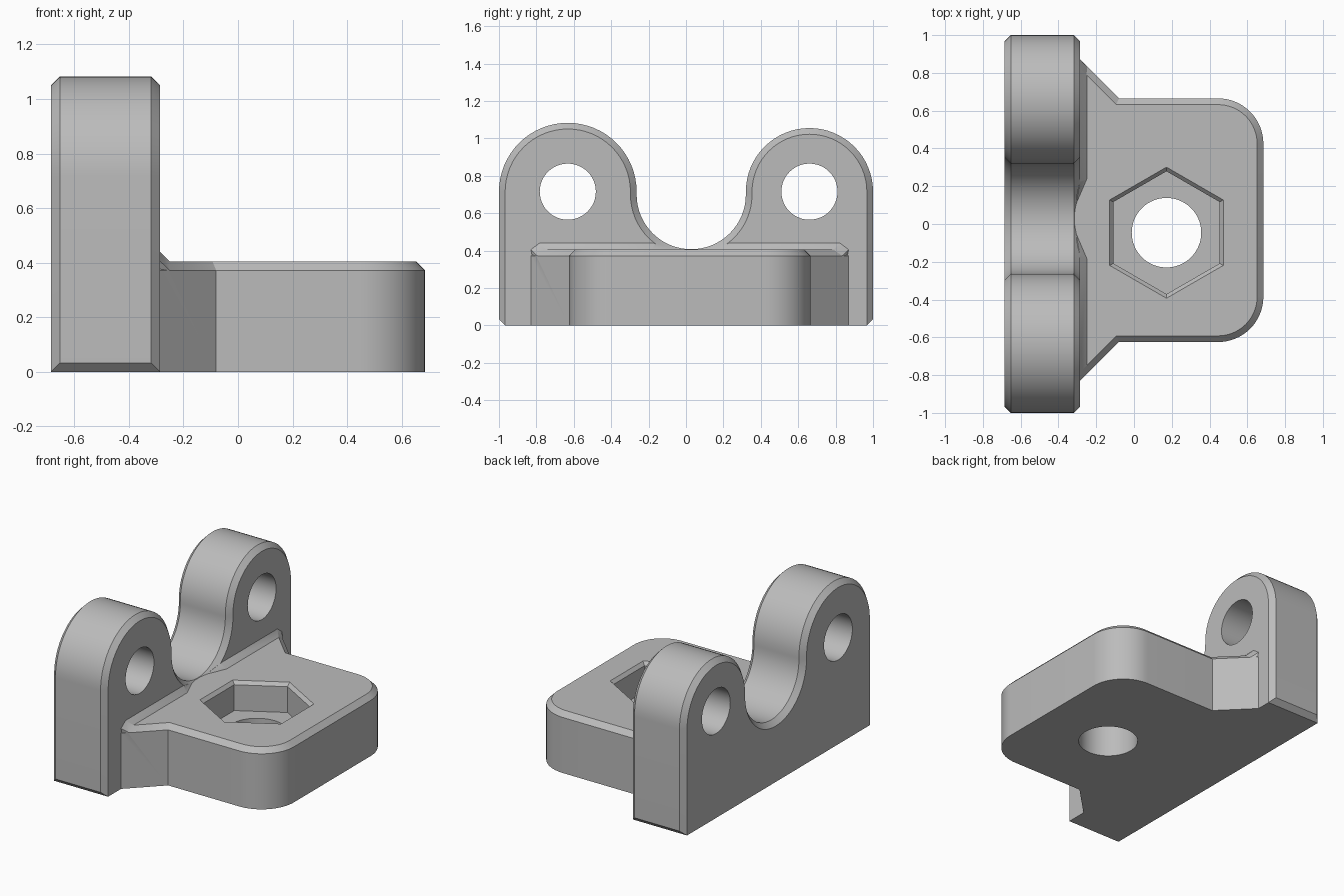
import bpy, bmesh
from math import radians, cos, sin, tan, pi

cube = bpy.data.objects.get("Cube")
if cube:
    bpy.data.objects.remove(cube, do_unlink=True)

grey = bpy.data.materials.new("mid_grey")
grey.use_nodes = True
COLOUR = (0.5, 0.5, 0.5, 1)
grey.diffuse_color = COLOUR
grey.node_tree.nodes["Principled BSDF"].inputs["Base Color"].default_value = COLOUR

C = 0.033  # chamfer size


def finish(name, bm):
    bmesh.ops.remove_doubles(bm, verts=bm.verts[:], dist=1e-5)
    bmesh.ops.recalc_face_normals(bm, faces=bm.faces[:])
    mesh = bpy.data.meshes.new(name)
    bm.to_mesh(mesh)
    bm.free()
    mesh.materials.append(grey)
    ob = bpy.data.objects.new(name, mesh)
    bpy.context.collection.objects.link(ob)
    return ob


def loft(name, loops):
    """Skin a stack of matching closed loops and cap both ends."""
    bm = bmesh.new()
    rings = [[bm.verts.new(p) for p in loop] for loop in loops]
    for a, b in zip(rings, rings[1:]):
        for i in range(len(a)):
            j = (i + 1) % len(a)
            bm.faces.new((a[i], a[j], b[j], b[i]))
    bm.faces.new(rings[0])
    bm.faces.new(rings[-1])
    return finish(name, bm)


def hull(name, points):
    bm = bmesh.new()
    for p in points:
        bm.verts.new(p)
    bmesh.ops.convex_hull(bm, input=bm.verts[:])
    return finish(name, bm)


def arc(cx, cy, r, start, end, n=32):
    angles = [radians(start + (end - start) * i / n) for i in range(n + 1)]
    return [(cx + r * cos(a), cy + r * sin(a)) for a in angles]


def combine(target, other, operation):
    mod = target.modifiers.new(operation.lower(), 'BOOLEAN')
    mod.object, mod.operation, mod.solver = other, operation, 'EXACT'
    bpy.context.view_layer.objects.active = target
    bpy.ops.object.modifier_apply(modifier=mod.name)
    bpy.data.objects.remove(other, do_unlink=True)


# Upright wall: two round lugs with a round valley between them
LUGS = [(-0.632, 0.368), (0.66, 0.34)]
LUG_Z, VALLEY_Y, VALLEY_Z, VALLEY_R = 0.715, 0.028, 0.699, 0.292


def wall_loop(x, d):
    pts = arc(LUGS[0][0], LUG_Z, LUGS[0][1] - d, 180, 0)
    pts += arc(VALLEY_Y, VALLEY_Z, VALLEY_R + d, 180, 360)
    pts += arc(LUGS[1][0], LUG_Z, LUGS[1][1] - d, 180, 0)
    pts += [(1 - d, C - d), (1 - C, 0), (C - 1, 0), (d - 1, C - d)]
    return [(x, y, z) for y, z in pts]


BACK, FACE = -0.685, -0.285
bracket = loft("bracket", [wall_loop(BACK, C), wall_loop(BACK + C, 0),
                           wall_loop(FACE - C, 0), wall_loop(FACE, C)])

# Base plate with rounded front corners and slanted gussets
PLATE_Y, HALF, TOP, END, ROUND = 0.02, 0.645, 0.405, 0.685, 0.24


def plate_loop(z, d):
    knee = -0.08 - d * tan(pi / 8)
    root = -0.315
    side = [(root, HALF - d + knee - root), (knee, HALF - d)]
    side += arc(END - ROUND, HALF - ROUND, ROUND - d, 90, 0, 16)
    full = side + [(x, -y) for x, y in reversed(side)]
    return [(x, PLATE_Y + y, z) for x, y in full]


plate = loft("base_plate", [plate_loop(0, 0), plate_loop(TOP - C, 0), plate_loop(TOP, C)])
combine(bracket, plate, 'UNION')

# Sloped ridges in the corner between plate and wall
for s in (1, -1):
    inner = [(-0.25, 0.21, TOP), (FACE, 0.2, 0.44), (-0.31, 0.06, 0.4),
             (-0.3, 0.23, 0.44), (-0.25, 0.21, 0.36), (-0.31, 0.06, 0.36)]
    outer = [(-0.25, 0.815, TOP - C), (FACE, 0.85, TOP), (-0.25, 0.768, TOP),
             (FACE, 0.803, 0.44), (-0.3, 0.803, 0.44), (-0.3, 0.85, TOP),
             (-0.25, 0.815, 0.36), (-0.3, 0.85, 0.36)]
    pts = [(x, VALLEY_Y + s * y, z) for x, y, z in inner]
    pts += [(x, PLATE_Y + s * y, z) for x, y, z in outer]
    combine(bracket, hull("corner_ridge", pts), 'UNION')

# Pin holes through the lugs
for y, r in LUGS:
    ring = arc(y, LUG_Z, 0.15, 0, 360, 48)[:-1]
    combine(bracket, loft("pin_hole", [[(x, a, b) for a, b in ring] for x in (-1, 0)]),
            'DIFFERENCE')

# Hexagonal nut pocket with a chamfered rim, then the bolt hole
NUT_X, NUT_Y = 0.172, -0.046


def ring_at(z, r, n):
    return [(x, y, z) for x, y in arc(NUT_X, NUT_Y, r, 90, 450, n)[:-1]]


pocket = loft("nut_pocket", [ring_at(0.21, 0.325, 6), ring_at(TOP - 0.022, 0.325, 6),
                             ring_at(TOP, 0.347, 6), ring_at(TOP + 0.1, 0.347, 6)])
combine(bracket, pocket, 'DIFFERENCE')
combine(bracket, loft("bolt_hole", [ring_at(-0.1, 0.184, 64), ring_at(0.5, 0.184, 64)]),
        'DIFFERENCE')

# Smooth the curves, keep the edges sharp
bpy.ops.object.select_all(action='DESELECT')
bracket.select_set(True)
bpy.context.view_layer.objects.active = bracket
bpy.ops.object.shade_smooth_by_angle(angle=radians(25))
